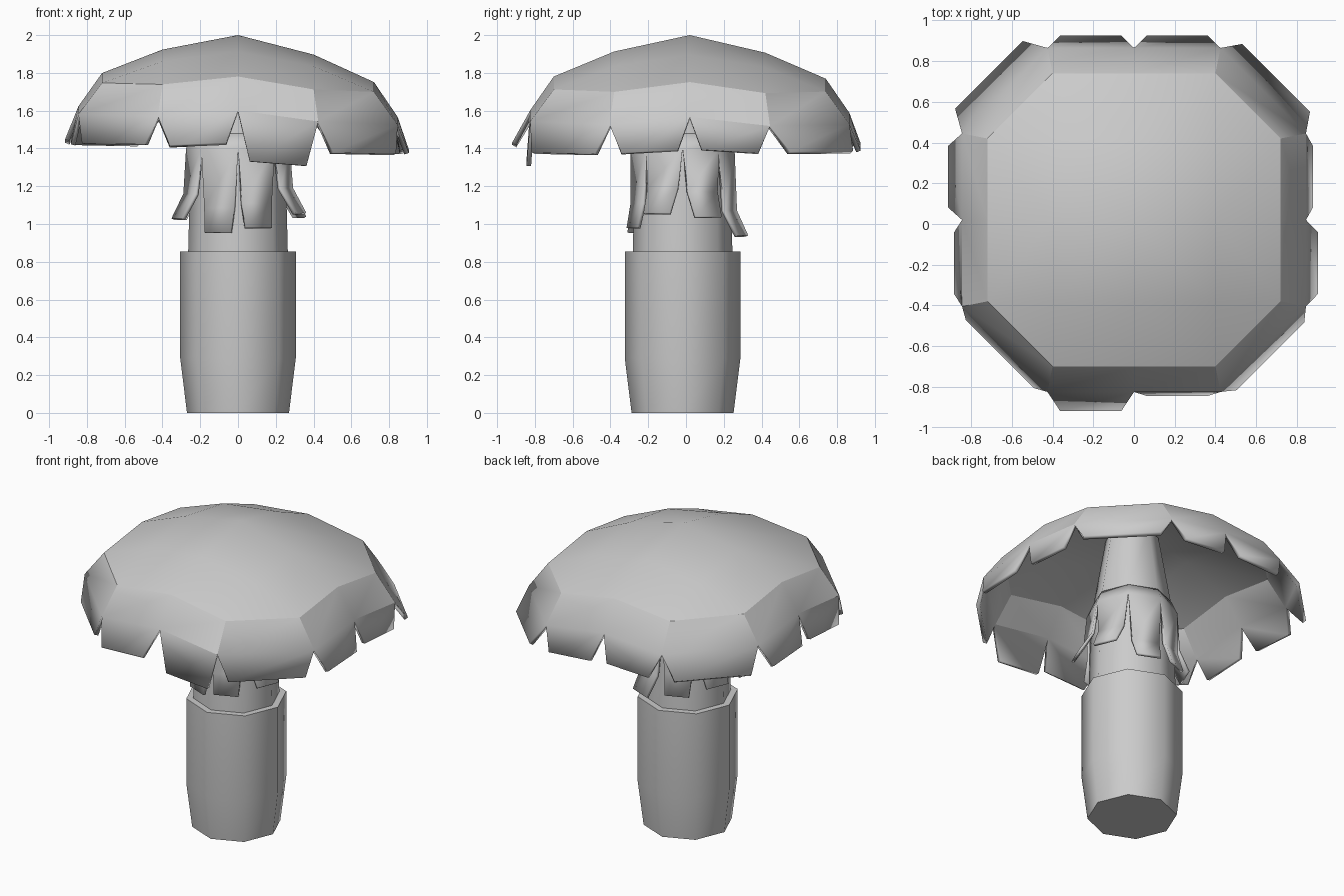
import bpy, bmesh, math
from mathutils import Vector

if "Cube" in bpy.data.objects:
    bpy.data.objects.remove(bpy.data.objects["Cube"])


def finish(bm, name, angle, thickness=0):
    me = bpy.data.meshes.new(name)
    bm.to_mesh(me)
    bm.free()
    ob = bpy.data.objects.new(name, me)
    bpy.context.collection.objects.link(ob)
    bpy.ops.object.select_all(action='DESELECT')
    ob.select_set(True)
    bpy.context.view_layer.objects.active = ob
    bpy.ops.object.shade_smooth_by_angle(angle=math.radians(angle))
    if thickness:
        mod = ob.modifiers.new("thickness", 'SOLIDIFY')
        mod.thickness = thickness
        mod.offset = -1
    return ob


def ring(bm, r, z, n=8, cy=-0.018):
    return [bm.verts.new((r * math.cos(2 * math.pi * i / n),
                          cy + r * math.sin(2 * math.pi * i / n), z)) for i in range(n)]


def bridge(bm, low, high):
    n = len(low)
    for i in range(n):
        j = (i + 1) % n
        bm.faces.new((low[i], low[j], high[j], high[i]))


def lathe(name, profile, angle):
    bm = bmesh.new()
    rings = [ring(bm, r, z) for r, z in profile]
    for a, b in zip(rings, rings[1:]):
        bridge(bm, a, b)
    bm.faces.new(rings[0][::-1])
    bm.faces.new(rings[-1])
    finish(bm, name, angle)


def flap(bm, a, b, rows):
    """Hang a strip from edge a-b; rows are (outward offset, z, half width)."""
    mid = (a.co + b.co) / 2
    along = (b.co - a.co).xy.normalized().to_3d()
    out = Vector((along.y, -along.x, 0))
    slope = (b.co.z - a.co.z) / 2
    for off, z, hw in rows:
        base = Vector((mid.x, mid.y, z)) + out * off
        up = Vector((0, 0, slope * 0.4))
        c = bm.verts.new(base - along * hw - up)
        d = bm.verts.new(base + along * hw + up)
        bm.faces.new((c, d, b, a))
        a, b = c, d


# Stem: thick lower sheath and narrower core reaching into the cap
lathe("lower_stem", [(0.27, 0), (0.306, 0.29), (0.306, 0.855)], 50)
lathe("upper_stem", [(0.265, 0.8), (0.255, 1.2), (0.235, 1.48), (0.16, 1.93)], 50)

# Ragged skirt: ring around the stem with eight hanging strips
bm = bmesh.new()
top, low = ring(bm, 0.24, 1.48), ring(bm, 0.275, 1.40)
bridge(bm, low, top)
skirt = [(0.36, 1.04), (0.345, 0.94), (0.31, 0.97), (0.34, 1.03),
         (0.35, 1.03), (0.285, 0.955), (0.29, 0.98), (0.36, 1.06)]
for i, (r, z) in enumerate(skirt):
    flap(bm, low[i], low[(i + 1) % 8],
         [((r - 0.254) * 0.25, z + 0.13, 0.085), (r - 0.254, z, 0.075)])
finish(bm, "skirt", 30, 0.018)

# Cap: domed grid with cut corners, rim band and twelve ragged flaps
bm = bmesh.new()
CY = 0.02


def tilt(x, y, z):
    return bm.verts.new((x, y + CY, z - 0.033 * x - 0.008 * y))


def square_ring(o, s, z_mid, z_end):
    pts = []
    for k in range(4):
        c, sn = round(math.cos(k * math.pi / 2)), round(math.sin(k * math.pi / 2))
        for t, z in ((-s, z_end), (0, z_mid), (s, z_end)):
            pts.append(tilt(o * c - t * sn, o * sn + t * c, z))
    return pts


centre = tilt(0, 0, 2.0)
mids, corners = [], []
for k in range(4):
    c, s = round(math.cos(k * math.pi / 2)), round(math.sin(k * math.pi / 2))
    mids.append(tilt(0.4 * c, 0.4 * s, 1.91))
    corners.append(tilt(0.4 * (c - s), 0.4 * (s + c), 1.845))
shoulder = square_ring(0.72, 0.40, 1.775, 1.72)
rim = square_ring(0.845, 0.425, 1.595, 1.55)
for k in range(4):
    p = 3 * k
    bm.faces.new((centre, mids[k], corners[k], mids[(k + 1) % 4]))
    bm.faces.new((mids[k], corners[k - 1], shoulder[p], shoulder[p + 1]))
    bm.faces.new((mids[k], shoulder[p + 1], shoulder[p + 2], corners[k]))
    bm.faces.new((corners[k], shoulder[p + 2], shoulder[(p + 3) % 12]))
bridge(bm, rim, shoulder)
# outward offset and bottom height, counter-clockwise from the right front
ragged = [(0.06, 1.385), (0.035, 1.385), (0.09, 1.385),
          (0.06, 1.40), (0.06, 1.42), (0.11, 1.43),
          (0.07, 1.44), (0.04, 1.43), (0.035, 1.425),
          (0.095, 1.425), (0.02, 1.32), (0.05, 1.375)]
for i, (off, z) in enumerate(ragged):
    flap(bm, rim[i], rim[(i + 1) % 12], [(off, z, 0.235 if i % 3 == 2 else 0.15)])
bmesh.ops.recalc_face_normals(bm, faces=bm.faces)
bm.normal_update()
if centre.normal.z < 0:
    bmesh.ops.reverse_faces(bm, faces=bm.faces)
finish(bm, "cap", 22, 0.025)
